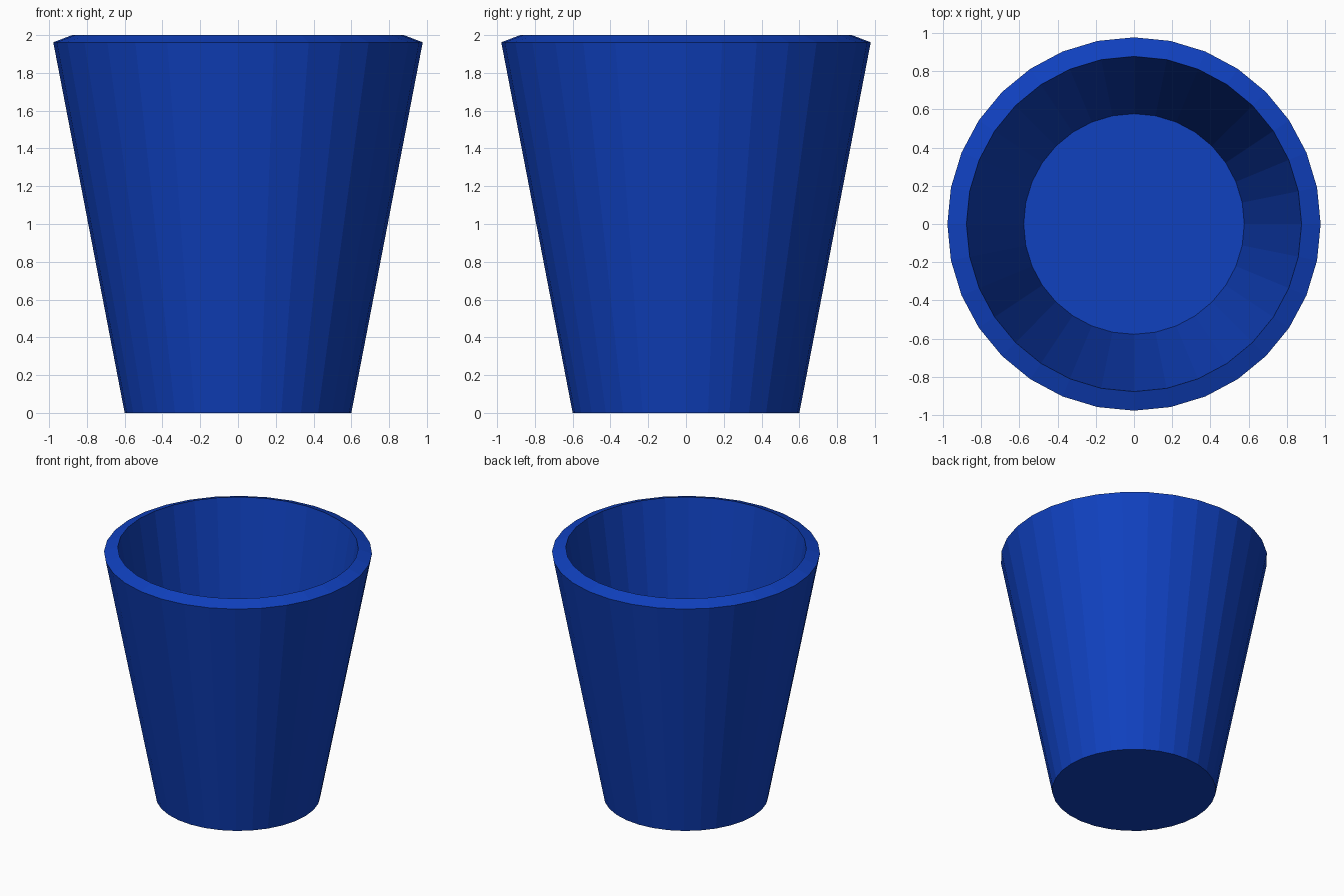
import bpy, bmesh
from math import cos, sin, tau

if "Cube" in bpy.data.objects:
    bpy.data.objects.remove(bpy.data.objects["Cube"])

SIDES = 32
# Profile (radius, z): outer base, outer lip, inner lip, inner floor
PROFILE = [(0.60, 0.0), (0.978, 1.962), (0.878, 2.0), (0.578, 0.10)]

bm = bmesh.new()
rings = [[bm.verts.new((r * cos(tau * i / SIDES), r * sin(tau * i / SIDES), z))
          for i in range(SIDES)] for r, z in PROFILE]

# Outer wall, sloped rim and inner wall
for a, b in zip(rings, rings[1:]):
    for i in range(SIDES):
        j = (i + 1) % SIDES
        bm.faces.new((a[i], a[j], b[j], b[i]))

# Underside and inside floor
bm.faces.new(rings[0][::-1])
bm.faces.new(rings[-1])
bmesh.ops.recalc_face_normals(bm, faces=bm.faces)

mesh = bpy.data.meshes.new("cup")
bm.to_mesh(mesh)
bm.free()
cup = bpy.data.objects.new("cup", mesh)
bpy.context.collection.objects.link(cup)

# Blue plastic
blue = bpy.data.materials.new("blue")
blue.diffuse_color = (0.005, 0.052, 0.52, 1)
blue.use_nodes = True
blue.node_tree.nodes["Principled BSDF"].inputs["Base Color"].default_value = blue.diffuse_color
mesh.materials.append(blue)
